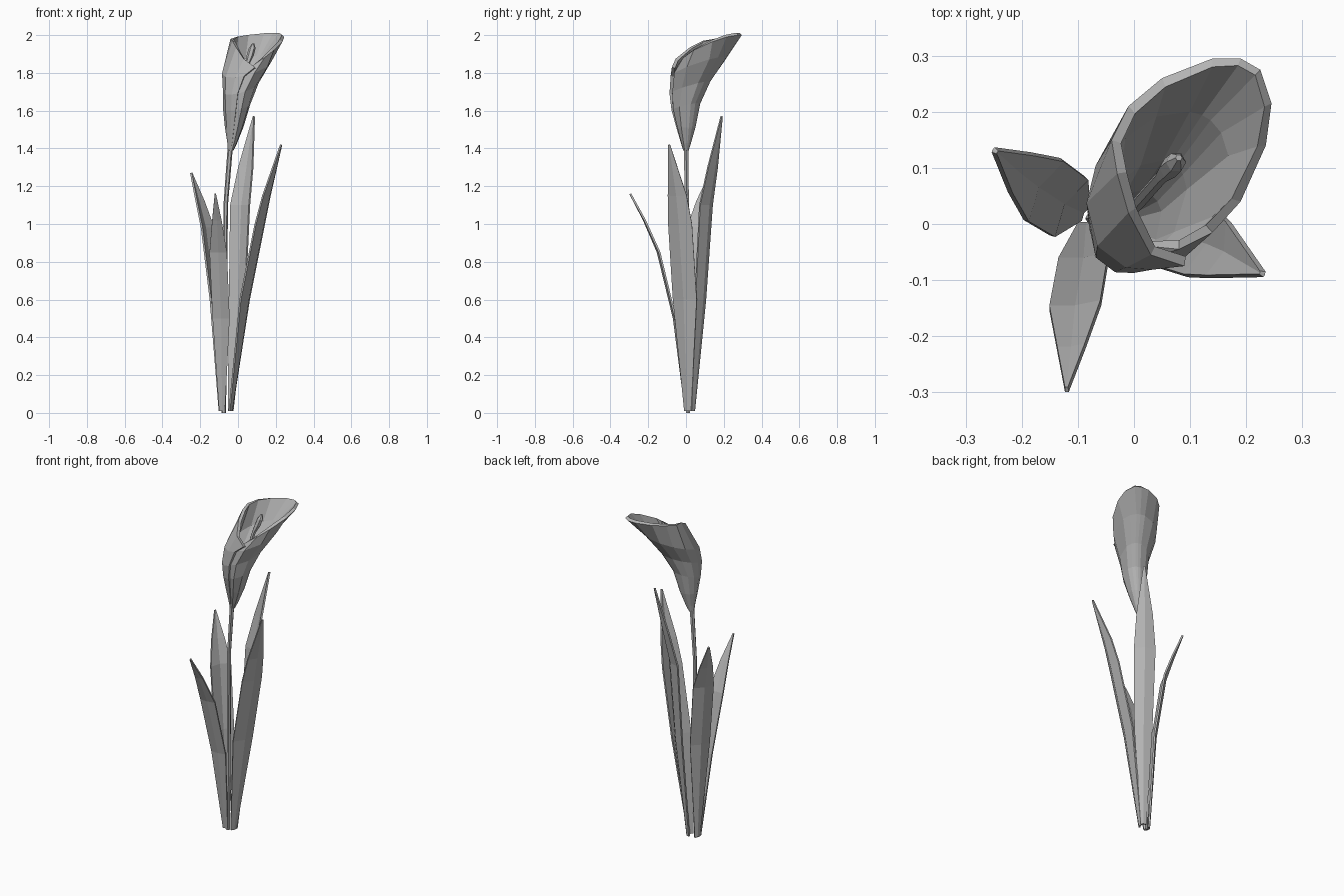
import bpy, math
from mathutils import Vector

old = bpy.data.objects.get("Cube")
if old:
    bpy.data.objects.remove(old)

grey = bpy.data.materials.new("plain grey")
grey.use_nodes = True
grey.diffuse_color = (0.45, 0.45, 0.45, 1)
grey.node_tree.nodes["Principled BSDF"].inputs["Base Color"].default_value = (0.45, 0.45, 0.45, 1)


def loft(name, rows, closed=False, thickness=0.0, offset=0.0):
    """Skin rows of equal length; closed rows become a capped tube."""
    n = len(rows[0])
    verts = [p for row in rows for p in row]
    faces = []
    for r in range(len(rows) - 1):
        for i in range(n if closed else n - 1):
            j = (i + 1) % n
            faces.append((r * n + i, r * n + j, (r + 1) * n + j, (r + 1) * n + i))
    if closed:
        faces.append(tuple(reversed(range(n))))
        faces.append(tuple(range(len(verts) - n, len(verts))))
    mesh = bpy.data.meshes.new(name)
    mesh.from_pydata(verts, [], faces)
    mesh.materials.append(grey)
    ob = bpy.data.objects.new(name, mesh)
    bpy.context.collection.objects.link(ob)
    if thickness:
        mod = ob.modifiers.new("thickness", "SOLIDIFY")
        mod.thickness = thickness
        mod.offset = offset
    return ob


def tube(name, path, sides=6):
    """Tube through (x, y, z, radius) stations."""
    rows = []
    for x, y, z, r in path:
        rows.append([Vector((x + r * math.cos(a), y + r * math.sin(a), z))
                     for a in (math.tau * k / sides for k in range(sides))])
    return loft(name, rows, closed=True)


def leaf(name, direction, stations, fold):
    """Folded blade through (x, y, z, half width) stations."""
    side = Vector((*direction, 0)).normalized()
    out = Vector((side.y, -side.x, 0))
    rows = []
    for x, y, z, w in stations:
        c = Vector((x, y, z))
        rows.append([c - side * w, c + out * fold * w, c + side * w])
    return loft(name, rows, thickness=0.01)


# Leaves
leaf("left_leaf", (0.5, 0.85), [
    (-0.09, 0.02, 0.01, 0.015), (-0.115, 0.03, 0.6, 0.06),
    (-0.16, 0.06, 0.98, 0.063), (-0.2, 0.09, 1.12, 0.04), (-0.247, 0.13, 1.27, 0.004)], -0.25)
leaf("front_leaf", (1, 0.1), [
    (-0.085, 0, 0.01, 0.015), (-0.09, -0.06, 0.5, 0.045),
    (-0.105, -0.145, 0.85, 0.046), (-0.112, -0.22, 1.02, 0.025), (-0.12, -0.295, 1.16, 0.003)], 0.1)
leaf("right_leaf", (0.35, 0.94), [
    (-0.04, 0.01, 0.01, 0.018), (0.035, -0.005, 0.6, 0.066),
    (0.115, -0.03, 1.0, 0.066), (0.15, -0.045, 1.15, 0.052), (0.228, -0.088, 1.42, 0.004)], 0.3)
leaf("back_leaf", (0.84, -0.54), [
    (-0.04, 0.035, 0.01, 0.015), (-0.005, 0.075, 0.6, 0.05),
    (0.01, 0.105, 1.1, 0.06), (0.04, 0.14, 1.3, 0.045), (0.083, 0.188, 1.57, 0.004)], -0.3)

# Stem and spadix
tube("stem", [(-0.075, 0.01, 0, 0.012), (-0.07, 0.01, 0.6, 0.012),
              (-0.065, 0.005, 1.1, 0.012), (-0.04, 0, 1.42, 0.014)])
tube("spadix", [(-0.03, 0.0, 1.43, 0.01), (0.01, 0.04, 1.65, 0.012), (0.05, 0.085, 1.85, 0.012),
                (0.064, 0.1, 1.89, 0.019), (0.075, 0.11, 1.93, 0.018), (0.08, 0.118, 1.955, 0.006)])

# Flower: a wrapped sheet whose rim runs from the outer front edge round to the tucked inner edge
rim = [(0.09, -0.075, 1.83), (0.03, -0.055, 1.875), (-0.01, 0.02, 1.935), (-0.03, 0.09, 1.97),
       (-0.04, 0.15, 1.98), (-0.01, 0.21, 1.99), (0.05, 0.26, 1.995), (0.14, 0.295, 2.0),
       (0.19, 0.295, 2.0), (0.225, 0.275, 2.0), (0.245, 0.215, 1.99), (0.235, 0.14, 1.965),
       (0.19, 0.04, 1.92), (0.14, -0.015, 1.88), (0.08, -0.045, 1.84), (0.03, -0.04, 1.8)]
# Each ring: centre x, y, z, long radius, short radius, tilt
rings = [(-0.038, 0, 1.39, 0.015, 0.015, 0), (-0.03, 0, 1.43, 0.028, 0.026, 0),
         (-0.02, 0, 1.51, 0.052, 0.048, 0), (-0.006, 0, 1.62, 0.08, 0.07, 0.02),
         (0.015, 0.02, 1.72, 0.118, 0.083, 0.035), (0.05, 0.067, 1.83, 0.16, 0.122, 0.055)]
lean = math.atan2(0.83, 0.55)
u = Vector((math.cos(lean), math.sin(lean), 0))
v = Vector((-u.y, u.x, 0))
angles = []
for x, y, z in rim:
    a = math.atan2(y - 0.1, x - 0.09) - lean
    while angles and a > angles[-1]:
        a -= math.tau
    angles.append(a)
rows = []
for x, y, z, long, short, tilt in rings:
    row = []
    for i, a in enumerate(angles):
        tuck = 0.86 if i >= len(rim) - 2 else 1
        row.append(Vector((x, y, z + tilt * math.cos(a)))
                   + (u * long * math.cos(a) + v * short * math.sin(a)) * tuck)
    rows.append(row)
rows.append([Vector(p) for p in rim])
loft("flower_spathe", rows, thickness=0.018, offset=1)
